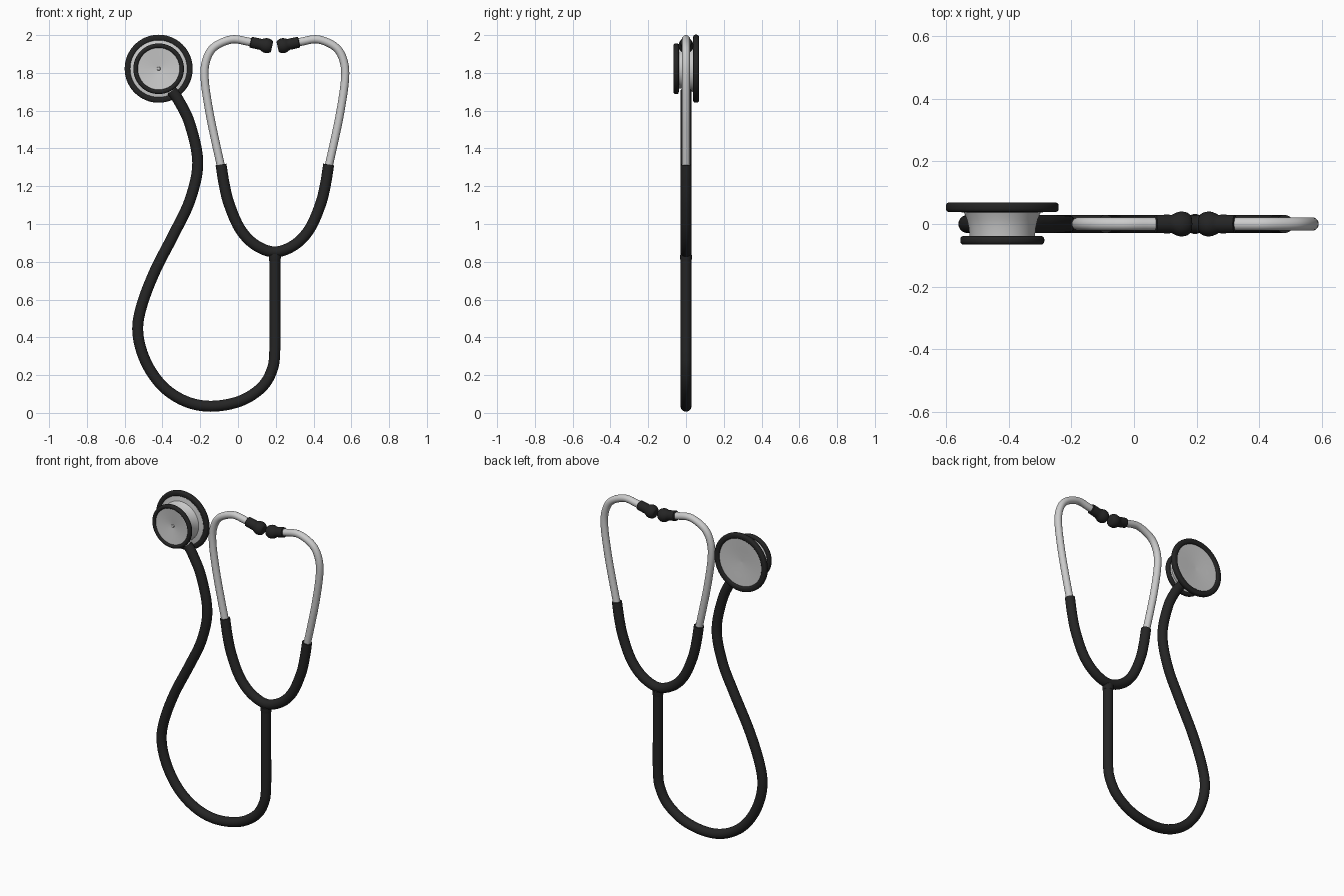
import bpy, bmesh, math
from mathutils import Vector

if "Cube" in bpy.data.objects:
    bpy.data.objects.remove(bpy.data.objects["Cube"])

CX = 0.195                       # symmetry line of the headset
CHEST = Vector((-0.42, 0, 1.822))

rubber = bpy.data.materials.new("black_rubber")
rubber.diffuse_color = (0.018, 0.018, 0.018, 1)
rubber.use_nodes = True
rubber.node_tree.nodes["Principled BSDF"].inputs["Base Color"].default_value = rubber.diffuse_color


def finish(name, bm, mat):
    bmesh.ops.remove_doubles(bm, verts=bm.verts, dist=1e-5)
    bmesh.ops.recalc_face_normals(bm, faces=bm.faces)
    me = bpy.data.meshes.new(name)
    bm.to_mesh(me)
    bm.free()
    ob = bpy.data.objects.new(name, me)
    bpy.context.collection.objects.link(ob)
    if mat:
        me.materials.append(mat)
    bpy.ops.object.select_all(action='DESELECT')
    ob.select_set(True)
    bpy.context.view_layer.objects.active = ob
    bpy.ops.object.shade_smooth_by_angle(angle=math.radians(40))
    return ob


def skin(bm, rings, closed=False):
    n = len(rings[0])
    pairs = list(zip(rings, rings[1:])) + ([(rings[-1], rings[0])] if closed else [])
    for a, b in pairs:
        for i in range(n):
            j = (i + 1) % n
            bm.faces.new((a[i], a[j], b[j], b[i]))
    if not closed:
        bm.faces.new(rings[0])
        bm.faces.new(rings[-1])


def spline(pts, steps=6):
    # Catmull-Rom through (x, z) points
    p = [Vector(q) for q in pts]
    p = [2 * p[0] - p[1]] + p + [2 * p[-1] - p[-2]]
    out = []
    for i in range(1, len(p) - 2):
        a, b, c, d = p[i - 1:i + 3]
        for s in range(steps):
            t = s / steps
            out.append(0.5 * (2 * b + (c - a) * t + (2 * a - 5 * b + 4 * c - d) * t * t
                              + (3 * b - a - 3 * c + d) * t ** 3))
    return out + [p[-2]]


def tube(name, pts, r, mat=None, sides=20):
    path = spline(pts)
    bm = bmesh.new()
    rings = []
    for i, c in enumerate(path):
        t = (path[min(i + 1, len(path) - 1)] - path[max(i - 1, 0)]).normalized()
        ring = []
        for k in range(sides):
            a = math.tau * k / sides
            u = r * math.cos(a)
            ring.append(bm.verts.new((c.x - t.y * u, r * math.sin(a), c.y + t.x * u)))
        rings.append(ring)
    skin(bm, rings)
    return finish(name, bm, mat)


def lathe(name, profile, origin, axis, mat=None, closed=False, sides=48):
    # profile: (radius, distance along axis)
    axis = Vector(axis).normalized()
    u = axis.orthogonal().normalized()
    v = axis.cross(u)
    bm = bmesh.new()
    rings = []
    for r, t in profile:
        rings.append([bm.verts.new(Vector(origin) + axis * t
                      + (u * math.cos(math.tau * k / sides) + v * math.sin(math.tau * k / sides)) * r)
                      for k in range(sides)])
    skin(bm, rings, closed)
    return finish(name, bm, mat)


def rim(name, r_in, r_out, y0, y1):
    # rounded-rectangle ring around the chest piece axis
    b = 0.011
    prof = []
    for cr, cy, a0 in ((r_out - b, y1 - b, 0), (r_in + b, y1 - b, 90),
                       (r_in + b, y0 + b, 180), (r_out - b, y0 + b, 270)):
        for k in range(4):
            a = math.radians(a0 + 30 * k)
            prof.append((cr + b * math.cos(a), cy + b * math.sin(a)))
    return lathe(name, prof, CHEST, (0, 1, 0), rubber, True, 64)


# chest piece: metal body with dished faces, two rubber rims
lathe("chest_piece_body",
      [(0.004, -0.054), (0.008, -0.053), (0.010, -0.046), (0.06, -0.052), (0.115, -0.058),
       (0.118, -0.043), (0.104, -0.038), (0.107, -0.01), (0.113, 0.015), (0.122, 0.036),
       (0.16, 0.043), (0.16, 0.058), (0.08, 0.054), (0.004, 0.048)],
      CHEST, (0, 1, 0), sides=64)
rim("bell_rim", 0.110, 0.134, -0.066, -0.038)
rim("diaphragm_rim", 0.147, 0.18, 0.038, 0.069)
stem = Vector((0.5, 0, -0.866))
lathe("chest_piece_stem", [(0.022, 0.05), (0.022, 0.17)], CHEST, stem, sides=20)

# long hose from chest piece to the yoke
tube("hose", [(-0.351, 1.705), (-0.315, 1.655), (-0.255, 1.53), (-0.213, 1.325), (-0.253, 1.13),
              (-0.335, 0.955), (-0.44, 0.75), (-0.512, 0.56), (-0.53, 0.42), (-0.488, 0.27),
              (-0.4, 0.142), (-0.28, 0.062), (-0.144, 0.035), (0.01, 0.062), (0.125, 0.135),
              (0.181, 0.23), (CX, 0.338), (CX, 0.59), (CX, 0.84)], 0.029, rubber)

# U-shaped yoke, mirrored about the symmetry line
half = [(-0.09, 1.315), (-0.073, 1.21), (-0.047, 1.105), (0.01, 0.975), (0.09, 0.89)]
tube("yoke", half + [(CX, 0.852)] + [(2 * CX - x, z) for x, z in reversed(half)], 0.029, rubber)
lathe("yoke_collar", [(0.030, 0), (0.032, 0.015), (0.032, 0.03)], (CX, 0, 0.805), (0, 0, 1),
      rubber, sides=20)

# metal ear tubes and rubber ear tips
ear = [(-0.082, 1.27), (-0.118, 1.43), (-0.151, 1.59), (-0.176, 1.76), (-0.170, 1.86),
       (-0.128, 1.935), (-0.035, 1.977), (0.05, 1.966), (0.10, 1.954)]
tip = [(0.024, 0), (0.029, 0.003), (0.030, 0.045), (0.029, 0.056), (0.034, 0.066), (0.039, 0.078),
       (0.040, 0.09), (0.037, 0.104), (0.031, 0.114), (0.026, 0.117)]
for side, s in (("left", 1), ("right", -1)):
    tube("ear_tube_" + side, [(CX + s * (x - CX), z) for x, z in ear], 0.0215)
    lathe("ear_tip_" + side, tip, (CX + s * (0.066 - CX), 0, 1.963), (s, 0, -0.22), rubber, sides=28)
